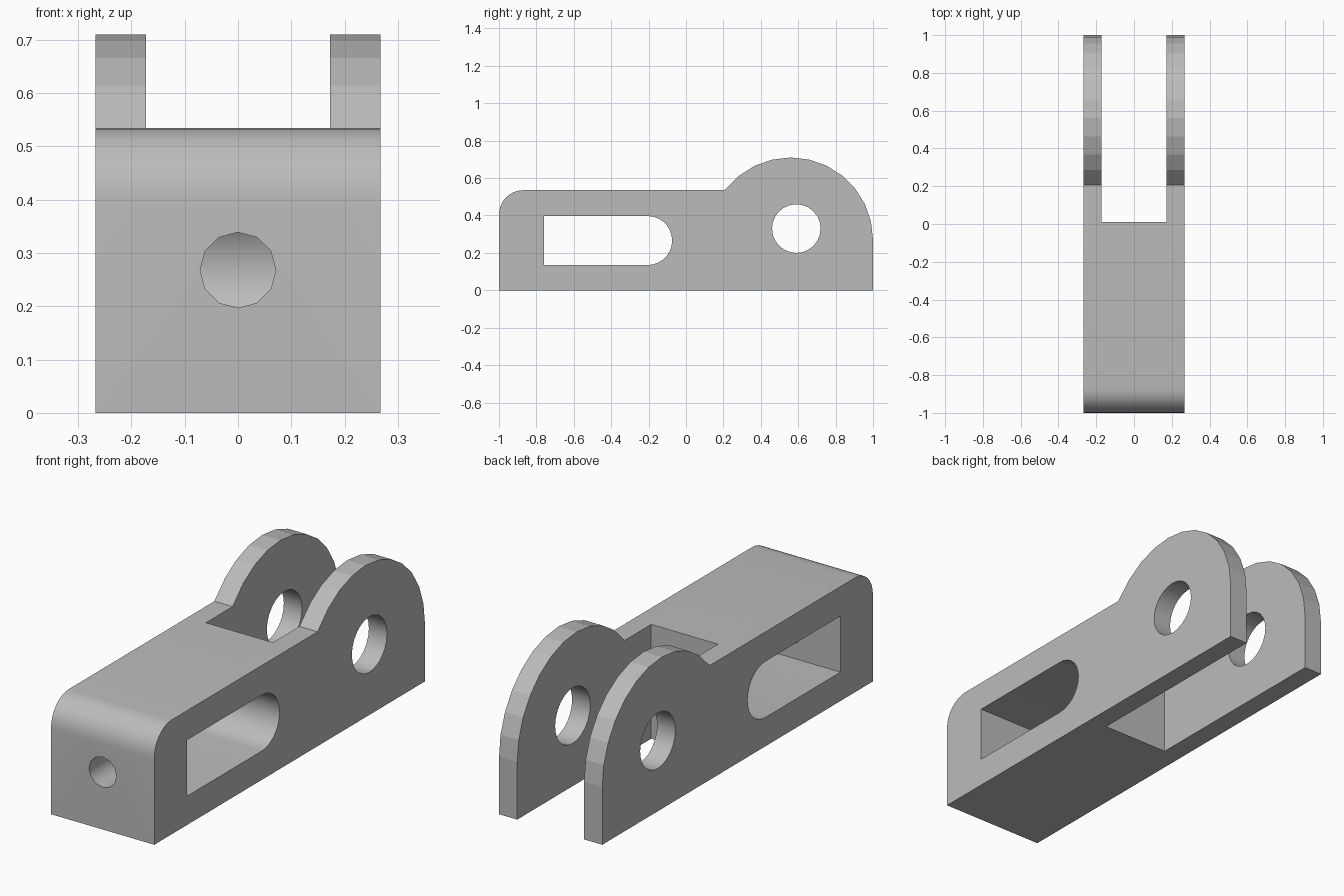
import bpy, bmesh
from math import sin, cos, pi, radians
from mathutils import Vector

cube = bpy.data.objects.get("Cube")
if cube:
    bpy.data.objects.remove(cube, do_unlink=True)

HALF_WIDTH = 0.267
LUG_Y, LUG_Z, LUG_R = 0.56, 0.27, 0.44

grey = bpy.data.materials.new("plain grey")
grey.use_nodes = True
grey.diffuse_color = (0.5, 0.5, 0.5, 1)
grey.node_tree.nodes["Principled BSDF"].inputs["Base Color"].default_value = (0.5, 0.5, 0.5, 1)


def arc(cu, cv, r, start, end, steps):
    """Points on an arc, angles in degrees."""
    angles = [radians(start + (end - start) * i / steps) for i in range(steps + 1)]
    return [(cu + r * cos(a), cv + r * sin(a)) for a in angles]


def prism(name, points, place, direction):
    """Extrude a flat outline along a direction."""
    bm = bmesh.new()
    face = bm.faces.new([bm.verts.new(place(u, v)) for u, v in points])
    new = bmesh.ops.extrude_face_region(bm, geom=[face])["geom"]
    bmesh.ops.translate(bm, vec=direction,
                        verts=[g for g in new if isinstance(g, bmesh.types.BMVert)])
    bmesh.ops.recalc_face_normals(bm, faces=bm.faces[:])
    mesh = bpy.data.meshes.new(name)
    bm.to_mesh(mesh)
    bm.free()
    mesh.materials.append(grey)
    obj = bpy.data.objects.new(name, mesh)
    bpy.context.collection.objects.link(obj)
    return obj


def side_prism(name, points, half):
    return prism(name, points, lambda y, z: (-half, y, z), Vector((2 * half, 0, 0)))


# Side outline: rounded front corner, flat top, round lug at the back
step = 360 / 28
outline = [(1, 0)]
outline += arc(LUG_Y, LUG_Z, LUG_R, 0, 11 * step, 11)
outline += [(0.207, 0.535)]
outline += arc(-0.87, 0.405, 0.13, 90, 180, 8)
outline += [(-1, 0)]
body = side_prism("clevis_body", outline, HALF_WIDTH)

# Cutters: cross slot, pin hole, fork gap and front bolt hole
slot = [(-0.76, 0.135)] + arc(-0.205, 0.266, 0.131, -90, 90, 14) + [(-0.76, 0.397)]
gap = [(0.01, -0.2), (1.2, -0.2), (1.2, 1), (0.01, 1)]
cutters = [
    side_prism("slot_cutter", slot, 0.5),
    side_prism("pin_hole_cutter", arc(0.59, 0.33, 0.13, 0, 345, 23), 0.5),
    side_prism("fork_gap_cutter", gap, 0.173),
    prism("bolt_hole_cutter", arc(0, 0.268, 0.071, 0, 330, 11),
          lambda x, z: (x, -1.2, z), Vector((0, 0.7, 0))),
]

bpy.ops.object.select_all(action="DESELECT")
body.select_set(True)
bpy.context.view_layer.objects.active = body
for cutter in cutters:
    cutter.hide_render = True
    mod = body.modifiers.new(cutter.name, "BOOLEAN")
    mod.operation = "DIFFERENCE"
    mod.solver = "EXACT"
    mod.object = cutter
    bpy.ops.object.modifier_apply(modifier=mod.name)
for cutter in cutters:
    bpy.data.objects.remove(cutter, do_unlink=True)

# Smooth curved walls, faceted lug rims
bpy.ops.object.shade_smooth_by_angle(angle=radians(35))
for poly in body.data.polygons:
    c, n = poly.center, poly.normal
    reach = ((c.y - LUG_Y) ** 2 + (c.z - LUG_Z) ** 2) ** 0.5
    if abs(n.x) < 0.1 and c.y > 0.2 and reach > LUG_R * 0.9:
        poly.use_smooth = False
